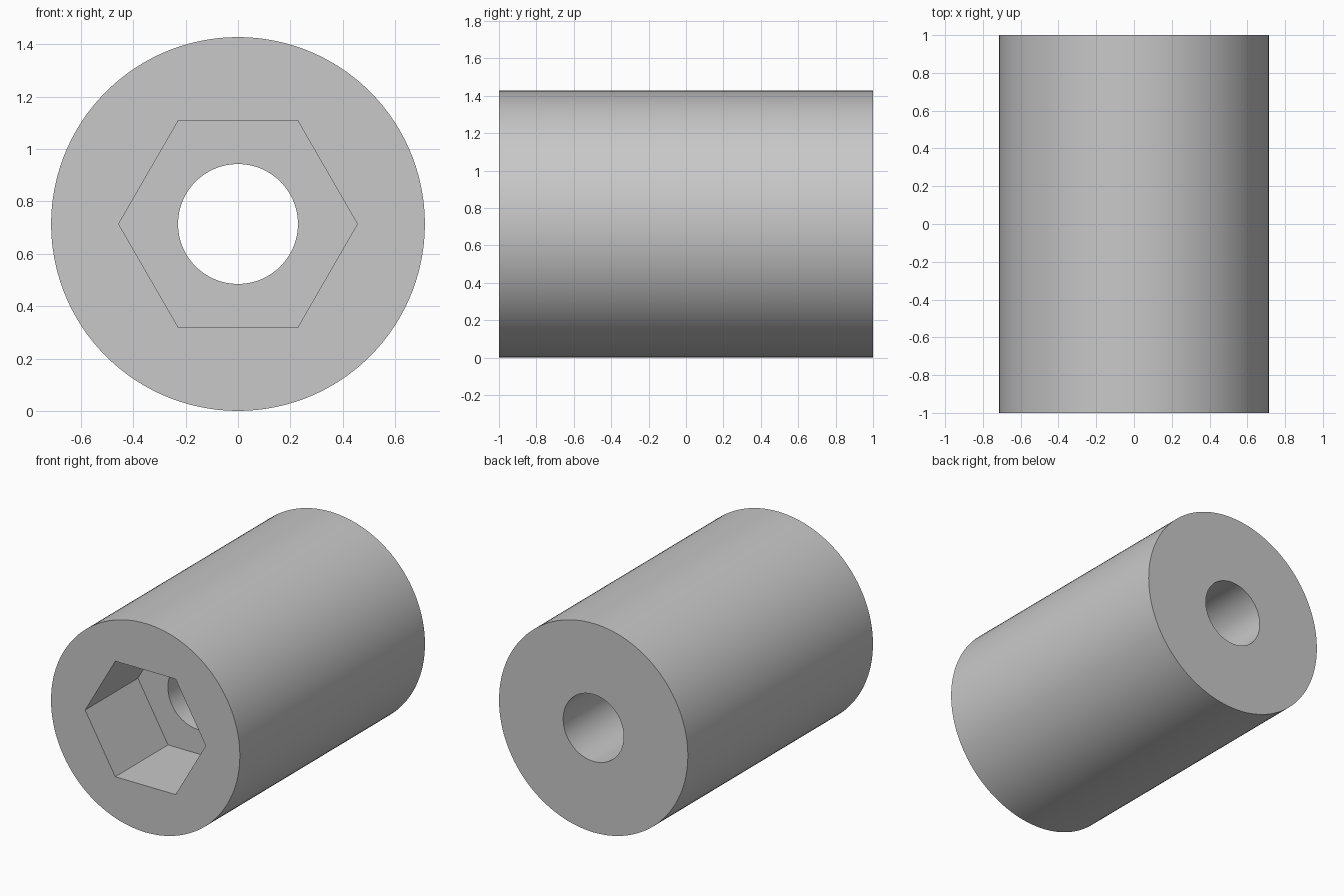
import bpy, bmesh, math

cube = bpy.data.objects.get("Cube")
if cube:
    bpy.data.objects.remove(cube, do_unlink=True)

RADIUS, BORE, HEX = 0.714, 0.229, 0.456
FRONT, BACK = -1.0, 1.0
POCKET_FLOOR = FRONT + 0.57
SIDES = 120

grey = bpy.data.materials.new("plain_grey")
grey.use_nodes = True
colour = (0.58, 0.58, 0.58, 1)
grey.diffuse_color = colour
grey.node_tree.nodes["Principled BSDF"].inputs["Base Color"].default_value = colour

bm = bmesh.new()


def ring(radius, y, sides):
    """Closed loop of vertices around the y axis, with its edges."""
    angles = [2 * math.pi * i / sides for i in range(sides)]
    verts = [bm.verts.new((radius * math.cos(a), y, RADIUS + radius * math.sin(a)))
             for a in angles]
    edges = [bm.edges.new((verts[i - 1], verts[i])) for i in range(sides)]
    return verts, edges


def wall(a, b):
    """Quads joining two loops of equal count."""
    for i in range(len(a[0])):
        bm.faces.new((a[0][i - 1], a[0][i], b[0][i], b[0][i - 1]))


def flat_face(outer, inner, y_dir):
    """Flat face between an outline and the hole inside it."""
    bmesh.ops.triangle_fill(bm, edges=outer[1] + inner[1],
                            use_beauty=True, normal=(0, y_dir, 0))


outer_front, outer_back = ring(RADIUS, FRONT, SIDES), ring(RADIUS, BACK, SIDES)
hex_front, hex_floor = ring(HEX, FRONT, 6), ring(HEX, POCKET_FLOOR, 6)
bore_floor, bore_back = ring(BORE, POCKET_FLOOR, SIDES), ring(BORE, BACK, SIDES)

# Outer barrel, hexagonal pocket walls and round bore
wall(outer_front, outer_back)
wall(hex_front, hex_floor)
wall(bore_floor, bore_back)

# Front face, pocket floor and back face
flat_face(outer_front, hex_front, -1)
flat_face(hex_floor, bore_floor, -1)
flat_face(outer_back, bore_back, 1)
bmesh.ops.recalc_face_normals(bm, faces=bm.faces[:])

mesh = bpy.data.meshes.new("hex_socket_spacer")
bm.to_mesh(mesh)
bm.free()
mesh.materials.append(grey)
spacer = bpy.data.objects.new("hex_socket_spacer", mesh)
bpy.context.collection.objects.link(spacer)

# Smooth round walls, crisp rims and pocket corners
bpy.ops.object.select_all(action="DESELECT")
spacer.select_set(True)
bpy.context.view_layer.objects.active = spacer
bpy.ops.object.shade_smooth_by_angle(angle=math.radians(30))
